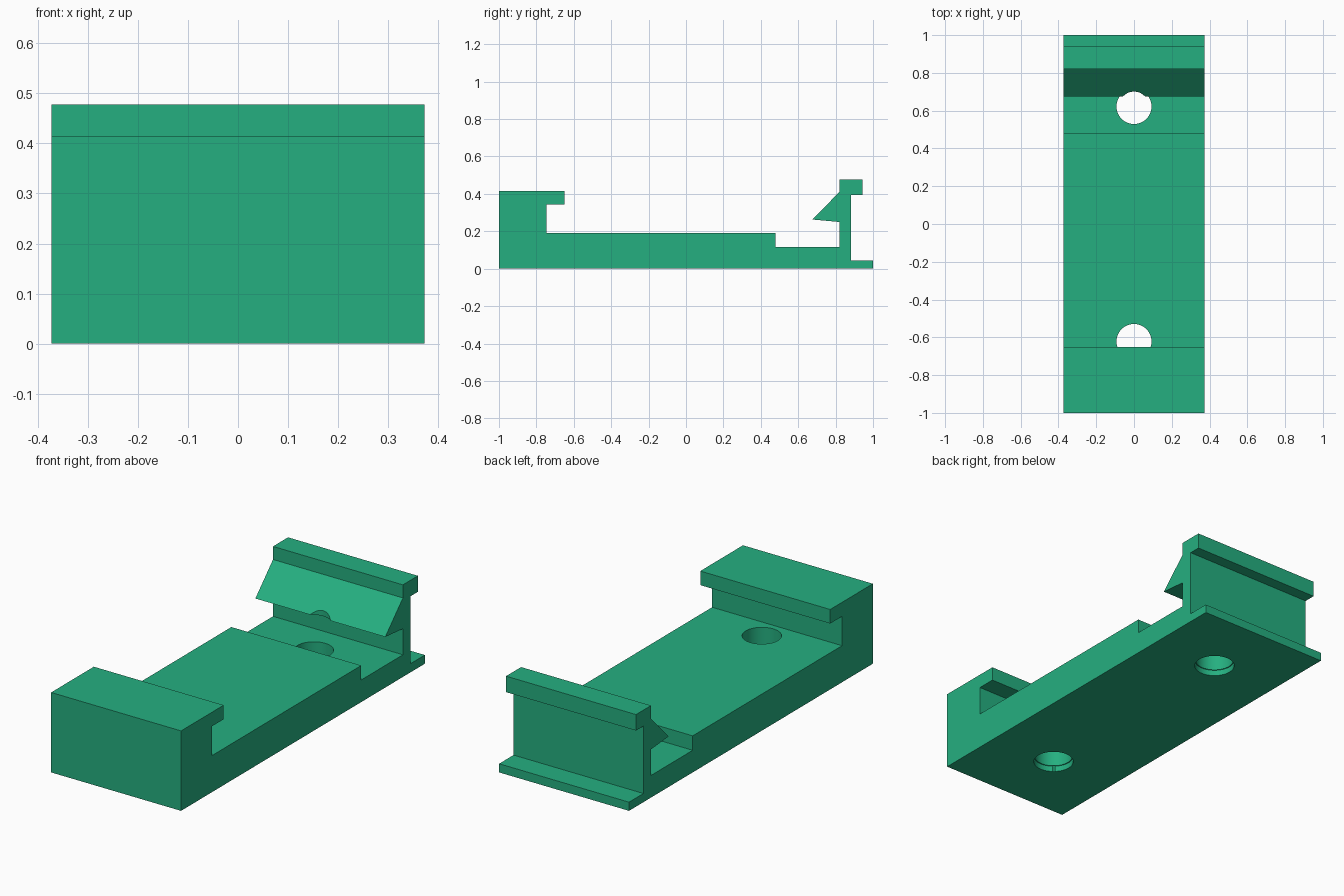
import bpy
import bmesh

default = bpy.data.objects.get("Cube")
if default:
    bpy.data.objects.remove(default, do_unlink=True)

HALF_WIDTH = 0.373

# Single plastic colour
green = bpy.data.materials.new("green plastic")
green.use_nodes = True
colour = (0.0185, 0.43, 0.216, 1)
green.diffuse_color = colour
green.node_tree.nodes["Principled BSDF"].inputs["Base Color"].default_value = colour

# Side profile (y, z): base, stepped floor, fixed hook and sprung latch
profile = [
    (-1, 0), (1, 0), (1, 0.045), (0.882, 0.045),              # base and rear lip
    (0.882, 0.395), (0.943, 0.395), (0.943, 0.478),           # latch back and grip
    (0.82, 0.478), (0.82, 0.41), (0.675, 0.263), (0.82, 0.25),  # latch barb
    (0.82, 0.115), (0.478, 0.115), (0.478, 0.19),             # lowered floor
    (-0.747, 0.19), (-0.747, 0.342), (-0.65, 0.342),          # fixed hook
    (-0.65, 0.415), (-1, 0.415),
]
bm = bmesh.new()
face = bm.faces.new([bm.verts.new((-HALF_WIDTH, y, z)) for y, z in profile])
extruded = bmesh.ops.extrude_face_region(bm, geom=[face])["geom"]
bmesh.ops.translate(bm, vec=(2 * HALF_WIDTH, 0, 0),
                    verts=[v for v in extruded if isinstance(v, bmesh.types.BMVert)])
bmesh.ops.recalc_face_normals(bm, faces=bm.faces)
mesh = bpy.data.meshes.new("rail_clip")
bm.to_mesh(mesh)
bm.free()
clip = bpy.data.objects.new("rail_clip", mesh)
bpy.context.collection.objects.link(clip)
mesh.materials.append(green)
bpy.context.view_layer.objects.active = clip
clip.select_set(True)


def bore(y, radius, low, high):
    """Cut a vertical round hole through the clip between two heights."""
    bpy.ops.mesh.primitive_cylinder_add(vertices=48, radius=radius, depth=high - low,
                                        location=(0, y, (low + high) / 2))
    cutter = bpy.context.object
    cutter.name = "hole_cutter"
    cutter.hide_render = True
    cutter.data.materials.append(green)
    bpy.ops.object.select_all(action="DESELECT")
    clip.select_set(True)
    bpy.context.view_layer.objects.active = clip
    cut = clip.modifiers.new("hole", "BOOLEAN")
    cut.operation = "DIFFERENCE"
    cut.solver = "EXACT"
    cut.object = cutter
    bpy.ops.object.modifier_apply(modifier=cut.name)
    bpy.data.objects.remove(cutter, do_unlink=True)


# Screw holes, slightly wider at the underside
for y in (-0.622, 0.622):
    bore(y, 0.093, -0.1, 0.23)
    bore(y, 0.098, -0.1, 0.03)

# Screwdriver clearance notch in the latch barb
bore(0.622, 0.079, 0.2, 0.45)

bpy.ops.object.shade_smooth_by_angle()
